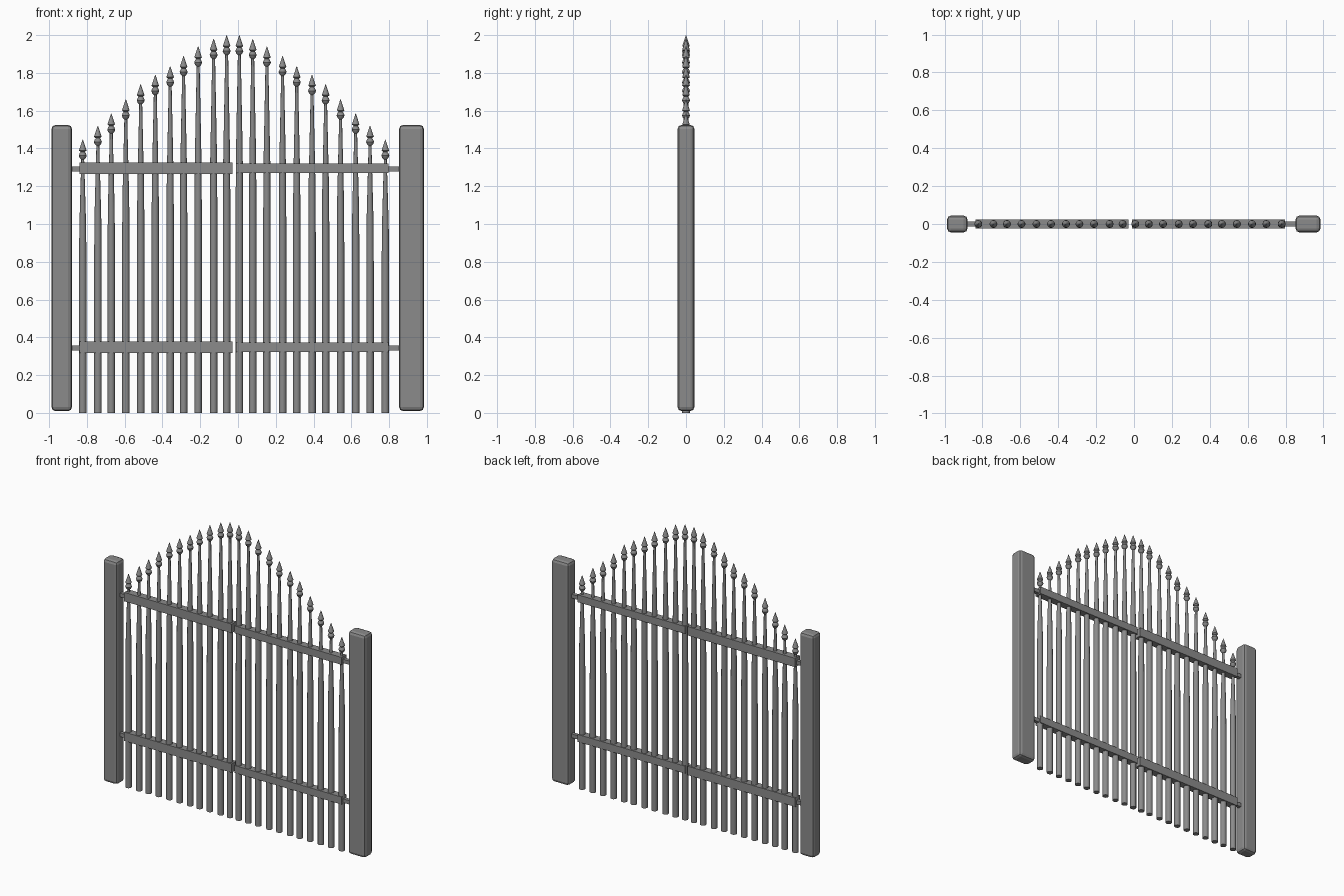
import bpy, bmesh, math
from mathutils import Vector

if "Cube" in bpy.data.objects:
    bpy.data.objects.remove(bpy.data.objects["Cube"])

# dark iron
iron = bpy.data.materials.new("dark_iron")
iron.diffuse_color = (0.26, 0.26, 0.26, 1)
iron.use_nodes = True
iron.node_tree.nodes["Principled BSDF"].inputs["Base Color"].default_value = iron.diffuse_color


def finish(name, bm):
    me = bpy.data.meshes.new(name)
    bm.to_mesh(me)
    bm.free()
    me.materials.append(iron)
    ob = bpy.data.objects.new(name, me)
    bpy.context.collection.objects.link(ob)
    return ob


def box(name, x0, x1, y, z0, z1, bevel=0.0):
    bm = bmesh.new()
    bmesh.ops.create_cube(bm, size=1)
    for v in bm.verts:
        v.co = Vector(((x0 + x1) / 2 + v.co.x * (x1 - x0), v.co.y * 2 * y,
                       (z0 + z1) / 2 + v.co.z * (z1 - z0)))
    if bevel:
        bmesh.ops.bevel(bm, geom=bm.edges[:], offset=bevel, segments=2,
                        profile=0.5, affect='EDGES')
    return finish(name, bm)


def lathe(name, x, profile, sides=12):
    # spin a (radius, height) profile around a vertical axis
    bm = bmesh.new()
    rings = []
    for r, z in profile:
        rings.append([bm.verts.new((x + r * math.cos(2 * math.pi * i / sides),
                                    r * math.sin(2 * math.pi * i / sides), z))
                      for i in range(sides)])
    for a, b in zip(rings, rings[1:]):
        for i in range(sides):
            j = (i + 1) % sides
            bm.faces.new((a[i], a[j], b[j], b[i]))
    bm.faces.new(rings[0][::-1])
    bm.faces.new(rings[-1])
    ob = finish(name, bm)
    bpy.context.view_layer.objects.active = ob
    ob.select_set(True)
    bpy.ops.object.shade_smooth_by_angle(angle=math.radians(35))
    ob.select_set(False)


# gate posts
box("left_post", -0.987, -0.879, 0.044, 0.01, 1.524, 0.02)
box("right_post", 0.853, 0.984, 0.044, 0.01, 1.524, 0.02)

# rails and hinge pins
for level, zc in (("lower", 0.348), ("upper", 1.296)):
    box(level + "_left_rail", -0.838, -0.03, 0.025, zc - 0.03, zc + 0.03)
    box(level + "_right_rail", -0.01, 0.796, 0.025, zc - 0.025, zc + 0.025)
    box(level + "_left_hinge", -0.89, -0.83, 0.012, zc - 0.017, zc + 0.009)
    box(level + "_right_hinge", 0.79, 0.86, 0.012, zc - 0.017, zc + 0.009)

# pickets with spear tips, rising in an arch towards the middle
tops = [1.447, 1.52, 1.585, 1.66, 1.74, 1.79, 1.835, 1.89, 1.94, 1.98, 2.0]
left = [-0.822, -0.742, -0.671, -0.594, -0.515, -0.438, -0.359, -0.288,
        -0.211, -0.129, -0.060]
right = [0.780, 0.699, 0.623, 0.543, 0.464, 0.392, 0.311, 0.236, 0.153,
         0.078, 0.007]
for side, xs in (("left", left), ("right", right)):
    for i, (x, t) in enumerate(zip(xs, tops)):
        lathe(f"{side}_picket_{i + 1}", x, [
            (0.020, 0.0), (0.020, t * 0.5), (0.018, t * 0.68), (0.008, t - 0.115),
            (0.008, t - 0.106), (0.016, t - 0.098), (0.021, t - 0.085),
            (0.016, t - 0.072), (0.011, t - 0.066), (0.020, t - 0.058),
            (0.001, t)])
